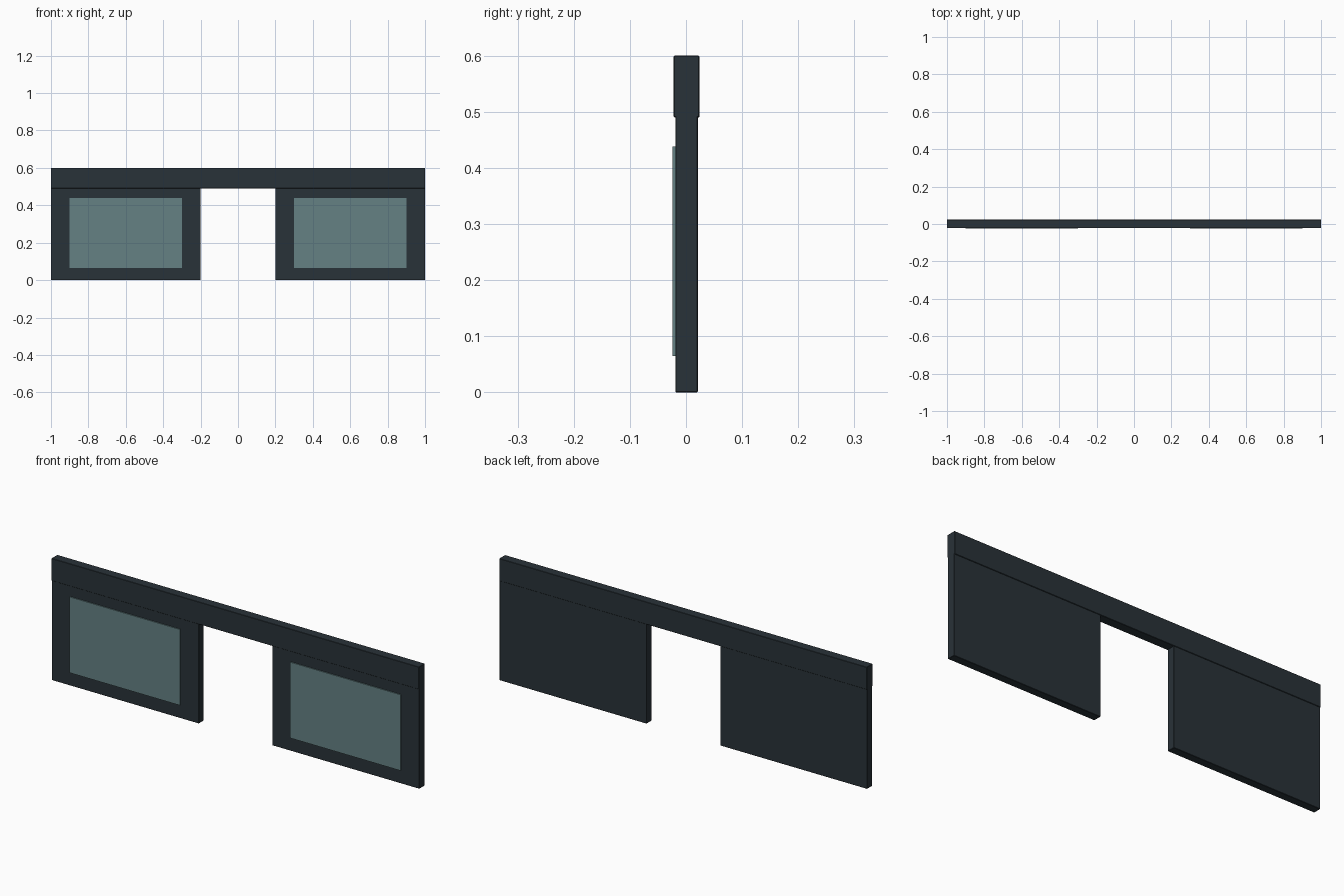
import bpy

if "Cube" in bpy.data.objects:
    bpy.data.objects.remove(bpy.data.objects["Cube"])


def material(name, color):
    m = bpy.data.materials.new(name)
    m.diffuse_color = color
    m.use_nodes = True
    m.node_tree.nodes["Principled BSDF"].inputs["Base Color"].default_value = m.diffuse_color
    return m


frame_mat = material("dark_frame", (0.022, 0.032, 0.040, 1))
glass_mat = material("tinted_glass", (0.13, 0.22, 0.23, 1))


def box(name, x, y, z, mat, bevel=0.0):
    """Box from (min, max) ranges on each axis."""
    bpy.ops.mesh.primitive_cube_add(
        size=1, location=[(a + b) / 2 for a, b in (x, y, z)])
    ob = bpy.context.object
    ob.name = name
    ob.scale = [b - a for a, b in (x, y, z)]
    bpy.ops.object.transform_apply(location=False, rotation=False, scale=True)
    ob.data.materials.append(mat)
    if bevel:
        mod = ob.modifiers.new("edge_bevel", 'BEVEL')
        mod.width = bevel
        mod.segments = 1
    return ob


# Header beam across the top
box("header_beam", (-1, 1), (-0.022, 0.024), (0.49, 0.60), frame_mat, 0.0015)

# Wall panels with a glass pane on the front, one each side of the doorway
for side, s in (("left", -1), ("right", 1)):
    box(f"{side}_panel", sorted((s * 0.2, s * 1.0)), (-0.019, 0.021),
        (0, 0.495), frame_mat, 0.0015)
    box(f"{side}_window", sorted((s * 0.3, s * 0.9)), (-0.024, -0.017),
        (0.065, 0.438), glass_mat)
